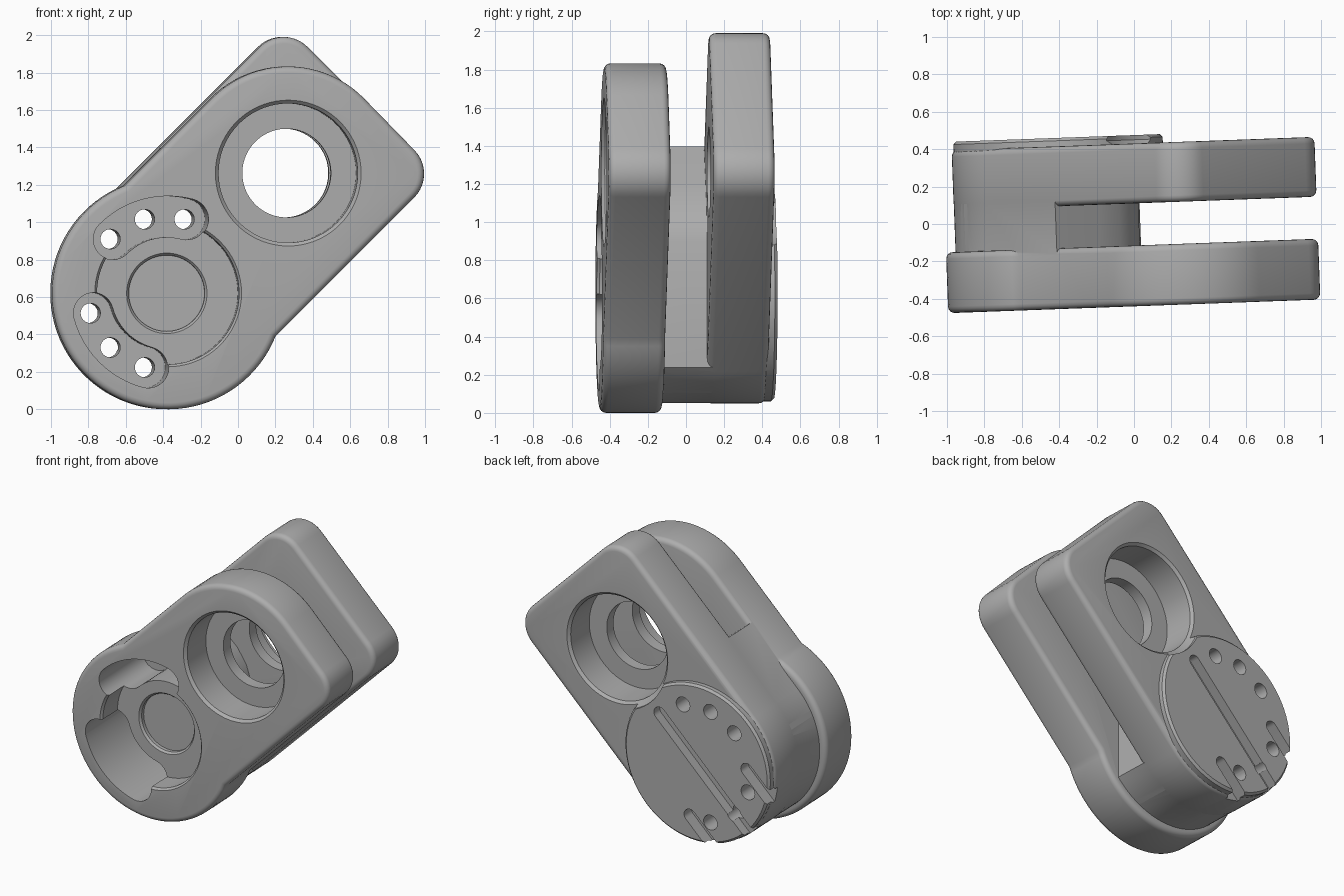
import bpy, bmesh
from math import sin, cos, radians, sqrt, asin, degrees

if "Cube" in bpy.data.objects:
    bpy.data.objects.remove(bpy.data.objects["Cube"], do_unlink=True)

PIVOT = (-0.39, 0.62)        # centre of the round end, in x and z
REACH = 0.909                # distance from the round end to the arm bore
TIP = 1.474                  # end of the arm
HALF = 0.57                  # half width of the arm
FRONT, FRONT_IN, REAR_IN, REAR, PAD = -0.44, -0.115, 0.11, 0.43, 0.475

grey = bpy.data.materials.new("plain grey")
grey.use_nodes = True
grey.diffuse_color = (0.42, 0.42, 0.42, 1)
grey.node_tree.nodes["Principled BSDF"].inputs["Base Color"].default_value = (0.42, 0.42, 0.42, 1)


def place(u, v, y):
    """Arm coordinates (u along the arm, v across it) to model space."""
    return (PIVOT[0] + (u - v) / sqrt(2), y, PIVOT[1] + (u + v) / sqrt(2))


def arc(cu, cv, r, a0, a1, step=5):
    n = max(2, round(abs(a1 - a0) / step))
    angles = [radians(a0 + (a1 - a0) * i / n) for i in range(n + 1)]
    return [(cu + r * cos(a), cv + r * sin(a)) for a in angles]


def finish(name, bm):
    bmesh.ops.recalc_face_normals(bm, faces=bm.faces)
    mesh = bpy.data.meshes.new(name)
    bm.to_mesh(mesh)
    bm.free()
    mesh.materials.append(grey)
    obj = bpy.data.objects.new(name, mesh)
    bpy.context.collection.objects.link(obj)
    return obj


def prism(name, points, y0, y1, rim=0.0):
    """Outline extruded front to back, with optional rounded rims."""
    bm = bmesh.new()
    base = bm.faces.new([bm.verts.new(place(u, v, y0)) for u, v in points])
    res = bmesh.ops.extrude_face_region(bm, geom=[base], use_keep_orig=True)
    for v in res["geom"]:
        if isinstance(v, bmesh.types.BMVert):
            v.co.y = y1
    bmesh.ops.recalc_face_normals(bm, faces=bm.faces)
    if rim:
        edges = [e for e in bm.edges if abs(e.verts[0].co.y - e.verts[1].co.y) < 1e-5]
        bmesh.ops.bevel(bm, geom=edges, offset=rim, segments=4, profile=0.5, affect='EDGES')
    return finish(name, bm)


def lathe(name, cu, cv, profile, n=72):
    """Stack of rings (radius, y) about a front-to-back axis."""
    bm = bmesh.new()
    rings = [[bm.verts.new(place(u, v, y)) for u, v in arc(cu, cv, r, 0, 360, 360 / n)[:-1]]
             for r, y in profile]
    for a, b in zip(rings, rings[1:]):
        for i in range(n):
            j = (i + 1) % n
            bm.faces.new((a[i], a[j], b[j], b[i]))
    bm.faces.new(rings[0])
    bm.faces.new(rings[-1])
    return finish(name, bm)


def combine(target, other, operation):
    mod = target.modifiers.new("join", 'BOOLEAN')
    mod.operation, mod.object, mod.solver = operation, other, 'EXACT'
    bpy.context.view_layer.objects.active = target
    bpy.ops.object.modifier_apply(modifier=mod.name)
    bpy.data.objects.remove(other, do_unlink=True)


# Outlines of the two plates and of the block joining them
corner = 0.18
low_corner = arc(TIP - corner, corner - HALF, corner, -90, 0, 9)
high_corner = arc(TIP - corner, HALF - corner, corner, 0, 90, 9)
big = 0.62
meet = degrees(asin(HALF / big))
front_outline = arc(0, 0, big, meet, 360 - meet, 4) + low_corner + arc(REACH, 0, HALF, 0, 90, 4)
rear_outline = arc(0, 0, HALF, 90, 270, 4) + low_corner + high_corner
wall = [(0.03, -0.569), (0.49, -0.10), (0.54, 0.0), (0.565, 0.12), (0.56, 0.26), (0.53, 0.569)]
core_outline = arc(0, 0, 0.569, 90, 270, 4) + wall

body = prism("hinge_body", front_outline, FRONT, FRONT_IN, 0.035)
combine(body, prism("rear_plate", rear_outline, REAR_IN, REAR, 0.035), 'UNION')
combine(body, prism("core", core_outline, -0.25, 0.385), 'UNION')

# Raised round pad on the back
combine(body, lathe("back_pad", 0, 0, [(0.56, 0.3), (0.56, 0.46), (0.545, PAD)]), 'UNION')

# Stepped arm bore, wide at both outer faces
combine(body, lathe("arm_bore", REACH, 0, [
    (0.41, FRONT - 0.02), (0.372, FRONT + 0.018), (0.372, -0.2), (0.237, -0.2),
    (0.237, 0.19), (0.372, 0.19), (0.372, REAR - 0.018), (0.41, REAR + 0.02),
    (0.41, PAD + 0.05)]), 'DIFFERENCE')

# Round pocket with a shallow centre recess
combine(body, lathe("pocket", 0, 0, [
    (0.41, FRONT - 0.02), (0.38, FRONT + 0.015), (0.38, -0.25), (0.215, -0.25),
    (0.203, -0.235), (0.203, -0.21)]), 'DIFFERENCE')

# Two curved wells, each with three screw holes
ring = 0.41
for start in (30, 150):
    a, b = radians(start), radians(start + 60)
    well = arc(0, 0, ring + 0.11, start, start + 60)
    well += arc(ring * cos(b), ring * sin(b), 0.11, start + 60, start + 240, 12)[1:]
    well += arc(0, 0, ring - 0.11, start + 60, start)[1:]
    well += arc(ring * cos(a), ring * sin(a), 0.11, start + 180, start + 360, 12)[1:-1]
    combine(body, prism("well", well, FRONT - 0.1, 0.08), 'DIFFERENCE')
    for k in range(3):
        t = radians(start + 30 * k)
        hole = lathe("screw_hole", ring * cos(t), ring * sin(t), [(0.053, 0.0), (0.053, 0.6)], 24)
        combine(body, hole, 'DIFFERENCE')

# Long groove and two short notches in the back pad, open at the round end
for v, end, depth in ((0, 0.45, 0.07), (0.31, -0.19, 0.09), (-0.31, -0.19, 0.09)):
    slot = arc(end - 0.045, v, 0.045, -90, 90, 15) + [(-0.8, v + 0.045), (-0.8, v - 0.045)]
    combine(body, prism("groove", slot, PAD - depth, 0.6), 'DIFFERENCE')

# Slight turn of the whole part, then crisp edges with smooth curves
body.rotation_euler = (0, 0, radians(2.1))
bpy.ops.object.select_all(action='DESELECT')
body.select_set(True)
bpy.context.view_layer.objects.active = body
bpy.ops.object.transform_apply(location=False, rotation=True, scale=False)
bpy.ops.object.shade_smooth_by_angle(angle=radians(30))
